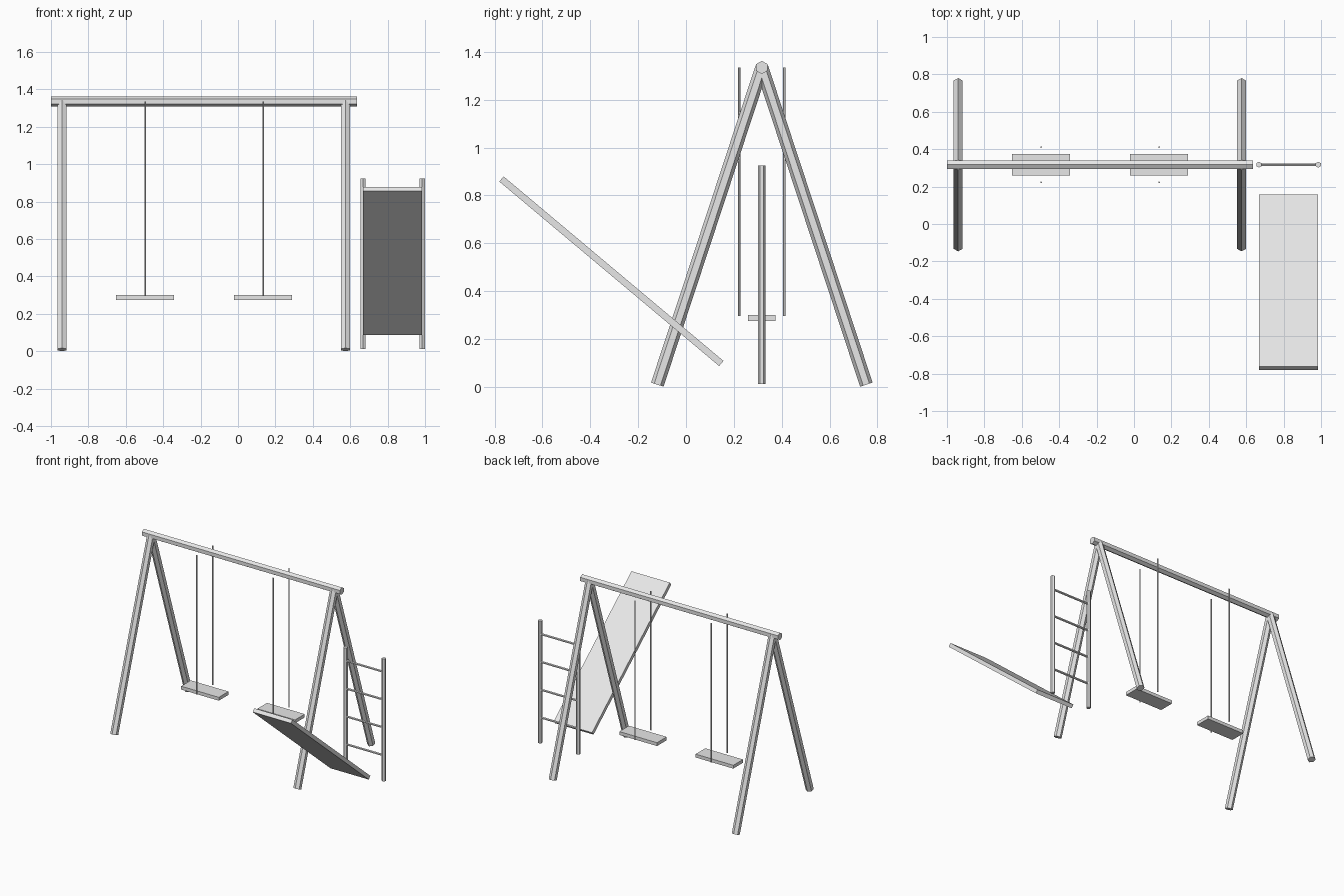
import bpy
import math
from mathutils import Vector, Matrix

cube = bpy.data.objects.get("Cube")
if cube:
    bpy.data.objects.remove(cube, do_unlink=True)

GREY = (0.8, 0.8, 0.8, 1.0)
paint = bpy.data.materials.new("light_grey")
paint.use_nodes = True
paint.diffuse_color = GREY
paint.node_tree.nodes["Principled BSDF"].inputs["Base Color"].default_value = GREY

MID_Y = 0.317     # centre line of the swing frame
BEAM_Z = 1.335
POLE_R = 0.0275


def finish(name):
    obj = bpy.context.object
    obj.name = name
    obj.data.name = name
    obj.data.materials.append(paint)
    return obj


def pole(name, start, end, radius, toward):
    """Hexagonal pole from start to end, one edge facing the given direction."""
    start, end = Vector(start), Vector(end)
    axis = (end - start).normalized()
    edge = Vector(toward)
    edge = (edge - axis * edge.dot(axis)).normalized()
    side = axis.cross(edge)
    bpy.ops.mesh.primitive_cylinder_add(vertices=6, radius=radius, depth=(end - start).length)
    obj = finish(name)
    turn = Matrix((side, edge, axis)).transposed().to_4x4()
    obj.matrix_world = Matrix.Translation((start + end) / 2) @ turn
    return obj


def board(name, centre, size, tilt=0.0):
    """Flat rectangular board, tilted about x."""
    bpy.ops.mesh.primitive_cube_add(size=1, location=centre, rotation=(tilt, 0, 0))
    obj = finish(name)
    obj.scale = size
    return obj


# Top beam
pole("top_beam", (-1.0, MID_Y, BEAM_Z), (0.637, MID_Y, BEAM_Z), POLE_R, (0, 0, 1))

# Splayed legs at each end of the beam
for side, x in (("right", -0.94), ("left", 0.575)):
    for end, sign in (("front", -1), ("back", 1)):
        pole(f"{end}_{side}_leg", (x, MID_Y + sign * 0.437, 0.009),
             (x, MID_Y, BEAM_Z), POLE_R, (0, 1, 0))

# Swings: a seat with a rope in front and behind
for side, x in (("right", -0.497), ("left", 0.134)):
    board(f"{side}_swing_seat", (x, MID_Y, 0.288), (0.312, 0.114, 0.025))
    for end, sign in (("front", -1), ("back", 1)):
        y = MID_Y + sign * 0.094
        pole(f"{side}_swing_{end}_rope", (x, y, 0.295), (x, y, BEAM_Z), 0.0048, (0, 1, 0))

# Ladder
LADDER_X = (0.668, 0.985)
for side, x in zip(("right", "left"), LADDER_X):
    pole(f"ladder_{side}_post", (x, MID_Y, 0.011), (x, MID_Y, 0.925), 0.0157, (0, 1, 0))
for i in range(4):
    z = 0.2 + i * 0.208
    pole(f"ladder_rung_{i + 1}", (LADDER_X[0], MID_Y, z), (LADDER_X[1], MID_Y, z),
         0.0085, (0, 0, 1))

# Slide board
board("slide", (sum(LADDER_X) / 2, -0.312, 0.483), (0.317, 1.2, 0.028), math.radians(-40))
